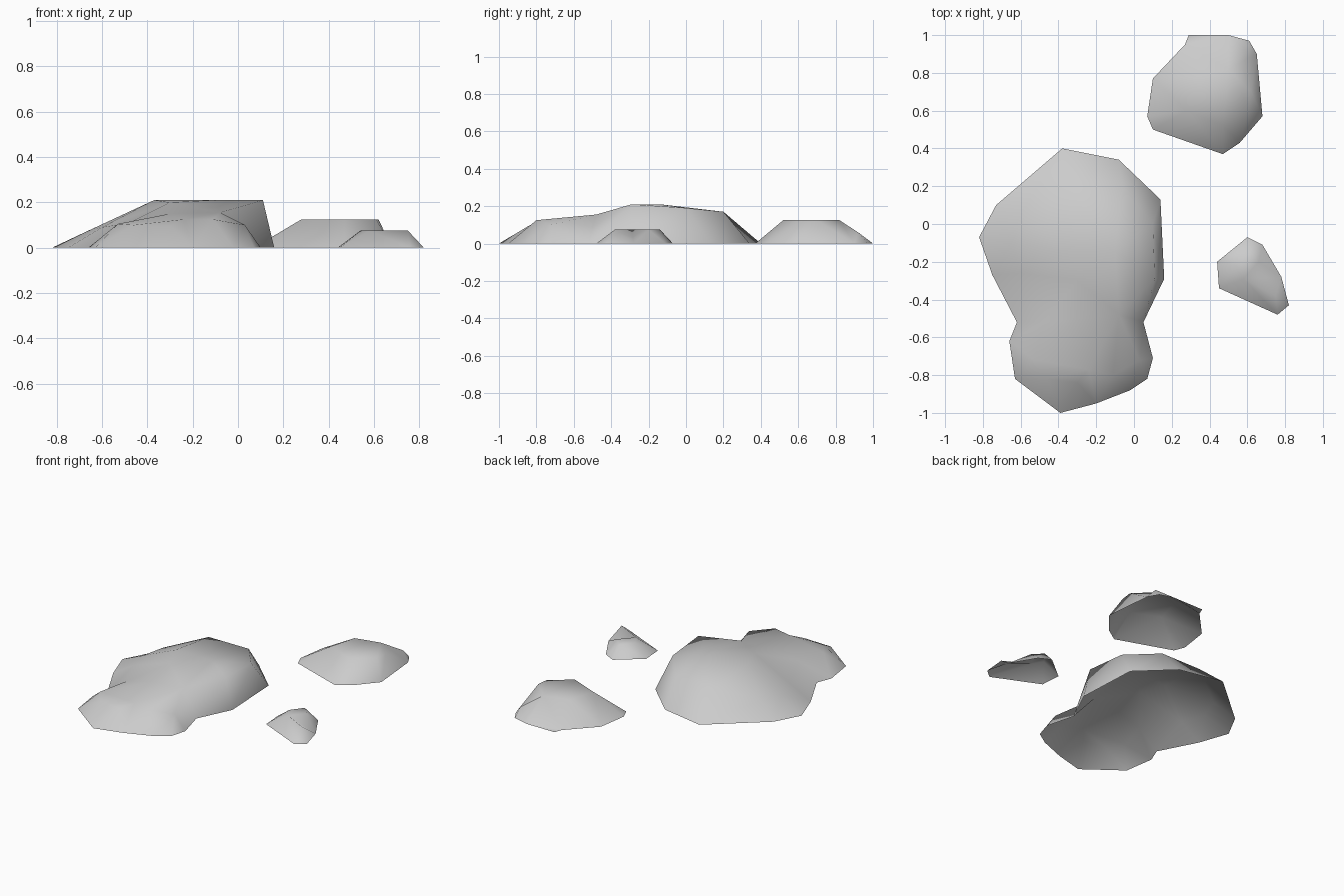
import bpy
import bmesh
from mathutils import Vector
from mathutils.geometry import delaunay_2d_cdt

default_cube = bpy.data.objects.get("Cube")
if default_cube:
    bpy.data.objects.remove(default_cube, do_unlink=True)


def make_material(name, colour):
    material = bpy.data.materials.new(name)
    material.use_nodes = True
    material.diffuse_color = colour
    shader = material.node_tree.nodes["Principled BSDF"]
    shader.inputs["Base Color"].default_value = colour
    shader.inputs["Roughness"].default_value = .9
    return material


def make_rock(name, rim, crown, material):
    """Open-bottomed rock: a ground outline skinned over its crown points."""
    heights = [0] * len(rim) + [point[-1] for point in crown]
    plan = [Vector(point[:2]) for point in rim + crown]
    outline = [(i, (i + 1) % len(rim)) for i in range(len(rim))]
    # Triangulate in plan, keeping only faces inside the outline
    flat, _, faces, sources, _, _ = delaunay_2d_cdt(plan, outline, [], 1, .0001)

    bm = bmesh.new()
    verts = []
    for position, source in zip(flat, sources):
        height = heights[source[0]] if source else 0
        verts.append(bm.verts.new((position.x, position.y, height)))
    for face in faces:
        bm.faces.new([verts[i] for i in face])
    # The skin faces upwards and outwards
    bm.normal_update()
    for face in bm.faces:
        if face.normal.z < 0:
            face.normal_flip()
        face.smooth = True

    mesh = bpy.data.meshes.new(name)
    bm.to_mesh(mesh)
    bm.free()
    mesh.materials.append(material)
    rock = bpy.data.objects.new(name, mesh)
    bpy.context.collection.objects.link(rock)
    return rock


stone = make_material("stone grey", (.6, .6, .6, 1))

# Large rock: broad back hump, narrow waist and a lower front lobe
large_rim = [
    (-.39, -1), (-.2, -.95), (-.02, -.88), (.07, -.82), (.1, -.71),
    (.05, -.52), (.16, -.29), (.14, .13), (-.08, .34), (-.38, .4),
    (-.73, .1), (-.82, -.07), (-.75, -.27), (-.62, -.52), (-.66, -.62),
    (-.63, -.82),
]
large_hump = [
    (.11, -.29, .21), (.1, 0, .19), (-.06, .2, .17), (-.36, .2, .17),
    (-.37, -.14, .21), (-.1, -.14, .21), (-.3, -.3, .2),
    (-.6, .05, .09), (-.65, -.1, .08), (-.6, -.26, .09),
]
large_lobe = [
    (-.08, -.48, .155), (-.3, -.5, .15), (-.48, -.52, .11),
    (-.53, -.72, .105), (-.46, -.82, .1), (-.3, -.84, .095),
    (-.24, -.77, .125), (-.11, -.8, .125), (.03, -.72, .1),
]
make_rock("large_rock", large_rim, large_hump + large_lobe, stone)

# Medium rock: flat crown that slopes off towards the back
medium_rim = [
    (.07, .57), (.1, .5), (.47, .37), (.56, .43), (.68, .57),
    (.65, .9), (.61, .97), (.5, 1), (.29, 1), (.27, .95), (.1, .77),
]
medium_crown = [
    (.28, .6, .125), (.33, .78, .125), (.47, .52, .125),
    (.61, .62, .125), (.62, .7, .125), (.5, .82, .125), (.6, .92, .06),
]
make_rock("medium_rock", medium_rim, medium_crown, stone)

# Small rock: a short ridge running to the front left
small_rim = [
    (.44, -.2), (.45, -.34), (.76, -.48), (.82, -.43), (.78, -.28),
    (.68, -.11), (.6, -.07),
]
small_crown = [
    (.54, -.22, .075), (.6, -.14, .075), (.58, -.29, .075),
    (.66, -.2, .075), (.75, -.38, .075),
]
make_rock("small_rock", small_rim, small_crown, stone)
